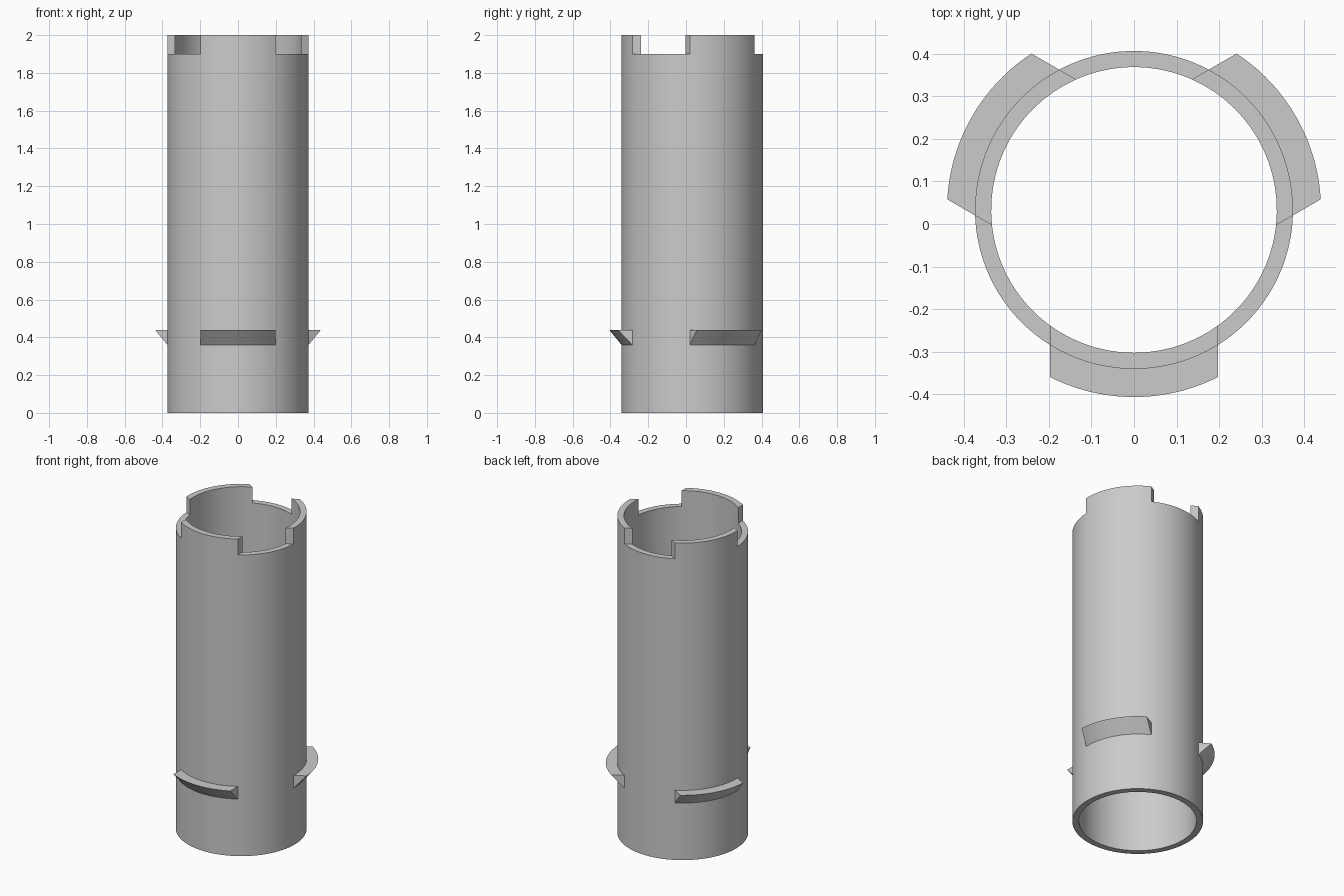
import bpy, bmesh
from math import sin, cos, asin, sqrt, pi, radians
from mathutils import Matrix

cube = bpy.data.objects.get("Cube")
if cube:
    bpy.data.objects.remove(cube)

CENTRE_Y = 0.033
R_OUT, R_IN, R_LEDGE = 0.374, 0.336, 0.44
HALF_W = 0.198                     # half width of teeth and ledges
Z_NOTCH, Z_TOP = 1.9, 2.0
LEDGE_LOW, LEDGE_HIGH = 0.36, 0.44
TOOTH_STEPS, GAP_STEPS = 14, 22

grey = bpy.data.materials.new("plain grey")
grey.use_nodes = True
colour = (0.6, 0.6, 0.6, 1)
grey.diffuse_color = colour
grey.node_tree.nodes["Principled BSDF"].inputs["Base Color"].default_value = colour


def finish(name, bm):
    bmesh.ops.recalc_face_normals(bm, faces=bm.faces)
    mesh = bpy.data.meshes.new(name)
    bm.to_mesh(mesh)
    bm.free()
    mesh.materials.append(grey)
    obj = bpy.data.objects.new(name, mesh)
    bpy.context.collection.objects.link(obj)
    bpy.ops.object.select_all(action="DESELECT")
    obj.select_set(True)
    bpy.context.view_layer.objects.active = obj
    bpy.ops.object.shade_smooth_by_angle(angle=radians(30))
    return obj


def column_angles(radius):
    """Angles round the tube: a tooth, then a gap, three times from the front."""
    half = asin(HALF_W / radius)
    angles = []
    for k in range(3):
        mid = -pi / 2 + k * 2 * pi / 3
        angles += [mid - half + 2 * half * i / TOOTH_STEPS for i in range(TOOTH_STEPS)]
        gap = 2 * pi / 3 - 2 * half
        angles += [mid + half + gap * i / GAP_STEPS for i in range(GAP_STEPS)]
    return angles


# Hollow tube with three straight-sided teeth on its rim
bm = bmesh.new()
levels = (0, Z_NOTCH, Z_TOP)
walls = []
for radius in (R_OUT, R_IN):
    walls.append([[bm.verts.new((radius * cos(a), CENTRE_Y + radius * sin(a), z))
                   for z in levels] for a in column_angles(radius)])
outer, inner = walls
count = len(outer)
period = TOOTH_STEPS + GAP_STEPS
for i in range(count):
    j = (i + 1) % count
    tooth = i % period < TOOTH_STEPS
    top = 2 if tooth else 1
    for wall in walls:
        for k in range(top):
            bm.faces.new((wall[i][k], wall[j][k], wall[j][k + 1], wall[i][k + 1]))
    for k in (0, top):
        bm.faces.new((outer[i][k], outer[j][k], inner[j][k], inner[i][k]))
    # Upright sides where a tooth meets a gap
    if i % period in (0, TOOTH_STEPS):
        bm.faces.new((outer[i][1], outer[i][2], inner[i][2], inner[i][1]))
bmesh.ops.delete(bm, geom=[v for v in bm.verts if not v.link_faces], context="VERTS")
finish("tube", bm)


# Wedge ledges: flat on top, sloping in to the tube below
def add_ledge(name, turn):
    bm = bmesh.new()
    section = ((R_OUT, LEDGE_LOW), (R_LEDGE, LEDGE_HIGH), (R_OUT - 0.004, LEDGE_HIGH))
    steps = 20
    rows = []
    for i in range(steps + 1):
        x = HALF_W * (2 * i / steps - 1)
        rows.append([bm.verts.new((x, -sqrt(r * r - x * x), z)) for r, z in section])
    for a, b in zip(rows, rows[1:]):
        for k in range(3):
            n = (k + 1) % 3
            bm.faces.new((a[k], b[k], b[n], a[n]))
    bm.faces.new(rows[0])
    bm.faces.new(rows[-1])
    bm.transform(Matrix.Translation((0, CENTRE_Y, 0)) @ Matrix.Rotation(turn, 4, "Z"))
    finish(name, bm)


for k, name in enumerate(("front_ledge", "back_left_ledge", "back_right_ledge")):
    add_ledge(name, k * 2 * pi / 3)
